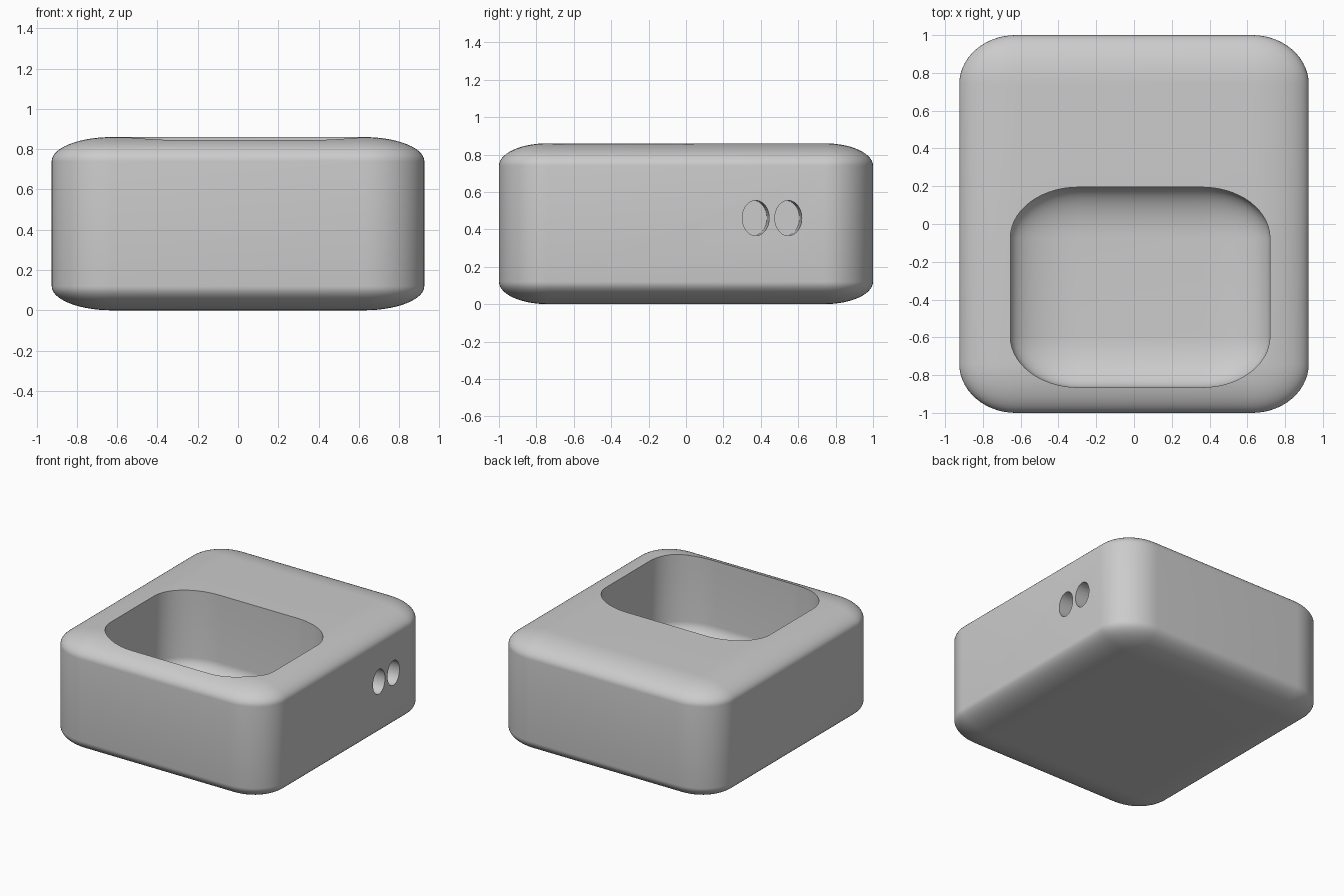
import bpy, bmesh, math
from mathutils import Matrix, Vector

old = bpy.data.objects.get("Cube")
if old:
    bpy.data.objects.remove(old)

grey = bpy.data.materials.new("plain_grey")
grey.use_nodes = True
tone = (0.6, 0.6, 0.6, 1)
grey.diffuse_color = tone
grey.node_tree.nodes["Principled BSDF"].inputs["Base Color"].default_value = tone


def finish(name, bm):
    bmesh.ops.recalc_face_normals(bm, faces=bm.faces)
    mesh = bpy.data.meshes.new(name)
    bm.to_mesh(mesh)
    bm.free()
    mesh.materials.append(grey)
    obj = bpy.data.objects.new(name, mesh)
    bpy.context.collection.objects.link(obj)
    return obj


def rounded_box(name, low, high, radius, segments=14):
    """Box whose edges are rounded by a different radius along each axis."""
    low, high, radius = Vector(low), Vector(high), Vector(radius)
    size = high - low
    bm = bmesh.new()
    bmesh.ops.create_cube(bm, size=1)
    bmesh.ops.scale(bm, verts=bm.verts, vec=[s / r for s, r in zip(size, radius)])
    bmesh.ops.bevel(bm, geom=bm.edges[:], offset=1, segments=segments,
                    profile=0.5, affect='EDGES')
    bmesh.ops.scale(bm, verts=bm.verts, vec=radius)
    bmesh.ops.translate(bm, verts=bm.verts, vec=(low + high) / 2)
    return finish(name, bm)


def oval_pin(name, y, z, ry, rz, x_in, x_out):
    """Oval rod along x, leaning slightly towards the front as it goes in."""
    bm = bmesh.new()
    bmesh.ops.create_cone(bm, cap_ends=True, segments=48, radius1=1, radius2=1, depth=1,
                          matrix=Matrix.Rotation(math.pi / 2, 4, 'Y'))
    bmesh.ops.scale(bm, verts=bm.verts, vec=(x_out - x_in, ry, rz))
    bmesh.ops.translate(bm, verts=bm.verts, vec=((x_in + x_out) / 2, y, z))
    for v in bm.verts:
        v.co.y += 0.05 * (v.co.x - 0.925)
    return finish(name, bm)


def cut(target, cutter):
    cutter.hide_render = True
    mod = target.modifiers.new("cut", 'BOOLEAN')
    mod.operation = 'DIFFERENCE'
    mod.solver = 'EXACT'
    mod.object = cutter
    bpy.context.view_layer.objects.active = target
    bpy.ops.object.modifier_apply(modifier=mod.name)
    bpy.data.objects.remove(cutter)


# Rounded body
body = rounded_box("body", (-0.925, -1, 0), (0.925, 1, 0.86), (0.3, 0.26, 0.12))

# Deep rounded basin, open at the top
cut(body, rounded_box("basin_cutter", (-0.655, -0.865, 0.2), (0.72, 0.195, 1.2),
                      (0.36, 0.27, 0.15)))

# Two oval sockets on the left side
for y in (0.373, 0.547):
    cut(body, oval_pin("socket_cutter", y, 0.46, 0.072, 0.094, 0.67, 1.1))

bpy.ops.object.select_all(action='DESELECT')
body.select_set(True)
bpy.context.view_layer.objects.active = body
bpy.ops.object.shade_smooth_by_angle(angle=math.radians(35))
